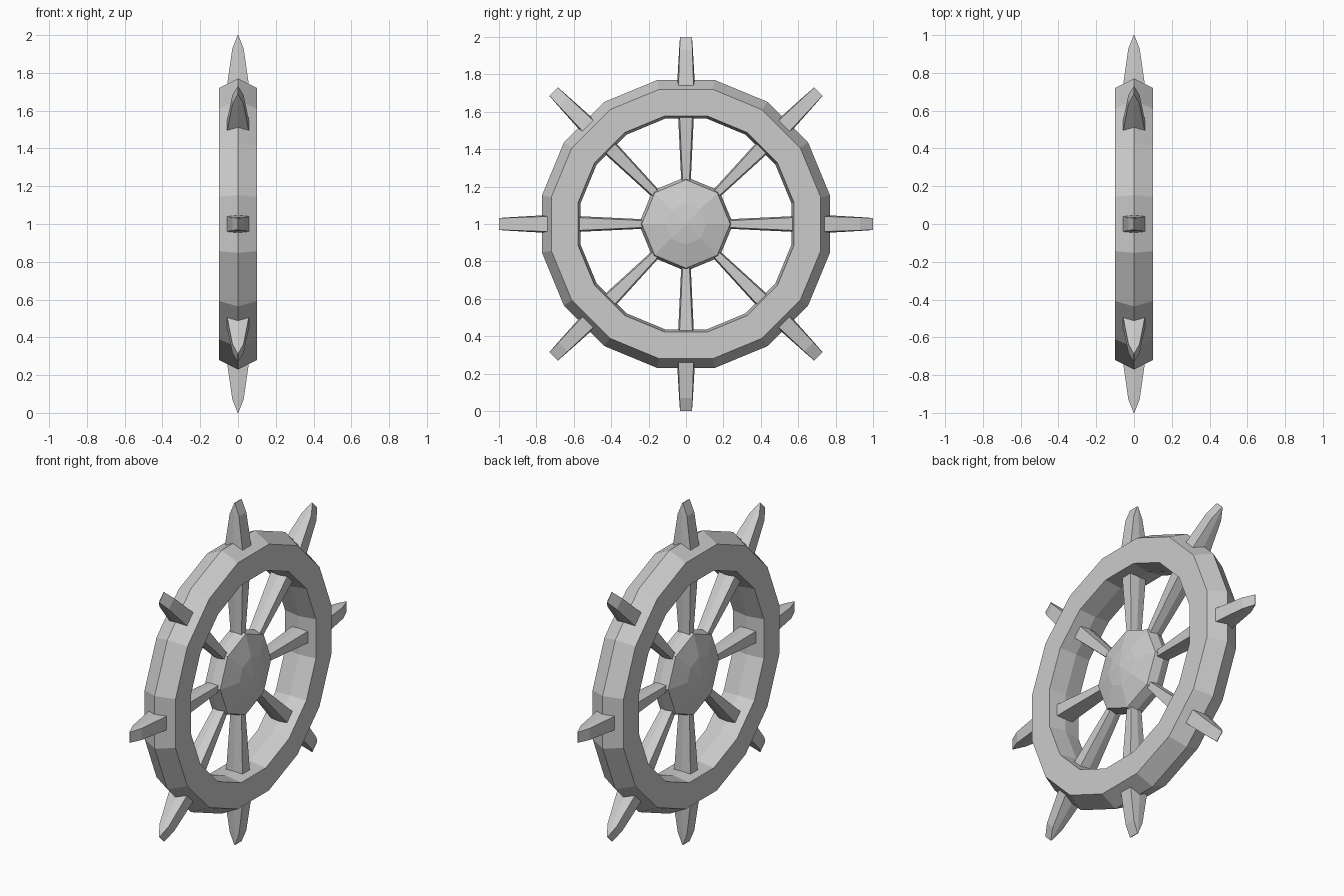
import bpy, bmesh, math
from mathutils import Matrix, Vector

if "Cube" in bpy.data.objects:
    bpy.data.objects.remove(bpy.data.objects["Cube"])

CENTRE = Vector((0, 0, 1))


def finish(name, bm):
    bmesh.ops.remove_doubles(bm, verts=bm.verts, dist=1e-5)
    bmesh.ops.recalc_face_normals(bm, faces=bm.faces)
    mesh = bpy.data.meshes.new(name)
    bm.to_mesh(mesh)
    bm.free()
    obj = bpy.data.objects.new(name, mesh)
    obj.location = CENTRE
    bpy.context.collection.objects.link(obj)
    return obj


def lathe(name, profile, sides, offset, closed):
    """Turn (x, radius) points around the x axis."""
    bm = bmesh.new()
    rings = []
    for i in range(sides):
        a = 2 * math.pi * (i + offset) / sides
        rings.append([bm.verts.new((x, r * math.sin(a), r * math.cos(a)))
                      for x, r in profile])
    n = len(profile)
    for i in range(sides):
        p, q = rings[i], rings[(i + 1) % sides]
        for j in range(n if closed else n - 1):
            k = (j + 1) % n
            bm.faces.new((p[j], p[k], q[k], q[j]))
    bmesh.ops.dissolve_degenerate(bm, dist=1e-5, edges=bm.edges)
    return finish(name, bm)


def spoke(name, angle):
    """Six-sided spoke and handle lofted outward from the hub."""
    # radius, half depth in x, half width at the middle, half width at the face
    sections = [(0.20, 0.034, 0.024, 0.017),
                (0.72, 0.060, 0.049, 0.041),
                (0.93, 0.030, 0.037, 0.034),
                (1.00, 0.002, 0.032, 0.031)]
    bm = bmesh.new()
    rings = []
    for r, d, m, f in sections:
        hexagon = [(0, m), (d, f), (d, -f), (0, -m), (-d, -f), (-d, f)]
        rings.append([bm.verts.new((x, y, r)) for x, y in hexagon])
    for p, q in zip(rings, rings[1:]):
        for j in range(6):
            k = (j + 1) % 6
            bm.faces.new((p[j], p[k], q[k], q[j]))
    bm.faces.new(rings[0])
    bm.faces.new(rings[-1])
    bm.transform(Matrix.Rotation(angle, 4, 'X'))
    return finish(name, bm)


# Sixteen-sided rim; flat sizes converted to corner radii
c = math.cos(math.pi / 16)
rim = [(-0.1, 0.72), (0, 0.77), (0.1, 0.72),
       (0.1, 0.577), (0, 0.563), (-0.1, 0.577)]
lathe("rim", [(x, r / c) for x, r in rim], 16, 0.5, True)

# Eight-sided domed hub
lathe("hub", [(-0.10, 0), (-0.085, 0.11), (-0.05, 0.236), (0, 0.252),
              (0.05, 0.236), (0.085, 0.11), (0.10, 0)], 8, 0, False)

# Eight spokes with handles
for i in range(8):
    spoke(f"spoke_{i + 1}", i * math.pi / 4)
